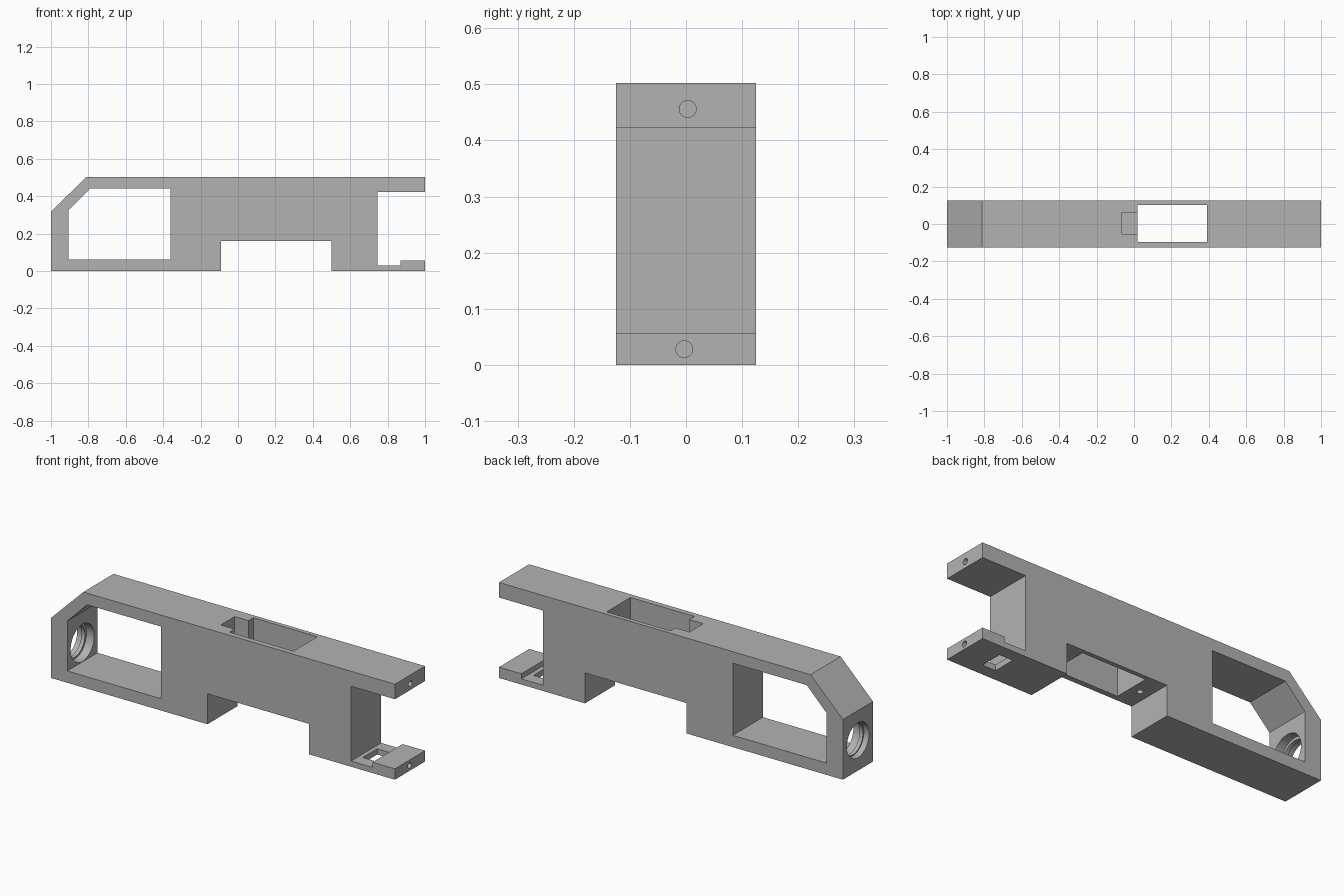
import bpy
import bmesh
from math import radians
from mathutils import Matrix, Vector

old = bpy.data.objects.get("Cube")
if old:
    bpy.data.objects.remove(old, do_unlink=True)

HALF = 0.125  # half the body's depth

grey = bpy.data.materials.new("plain_grey")
grey.use_nodes = True
colour = (0.45, 0.45, 0.45, 1)
grey.diffuse_color = colour
grey.node_tree.nodes["Principled BSDF"].inputs["Base Color"].default_value = colour


def finish(bm, name):
    bmesh.ops.recalc_face_normals(bm, faces=bm.faces)
    mesh = bpy.data.meshes.new(name)
    bm.to_mesh(mesh)
    bm.free()
    mesh.materials.append(grey)
    obj = bpy.data.objects.new(name, mesh)
    bpy.context.collection.objects.link(obj)
    return obj


def extrude_profile(name, points, half):
    """Prism from an x-z outline, centred on y = 0."""
    bm = bmesh.new()
    face = bm.faces.new([bm.verts.new((x, -half, z)) for x, z in points])
    new = bmesh.ops.extrude_face_region(bm, geom=[face])["geom"]
    verts = [v for v in new if isinstance(v, bmesh.types.BMVert)]
    bmesh.ops.translate(bm, verts=verts, vec=(0, 2 * half, 0))
    return finish(bm, name)


def box(name, low, high):
    low, high = Vector(low), Vector(high)
    bm = bmesh.new()
    bmesh.ops.create_cube(bm, size=1, matrix=Matrix.Translation((low + high) / 2)
                          @ Matrix.Diagonal((*(high - low), 1)))
    return finish(bm, name)


def cylinder(name, centre, radius, length, axis="X", sides=48):
    turn = Matrix.Rotation(radians(90), 4, "Y") if axis == "X" else Matrix()
    bm = bmesh.new()
    bmesh.ops.create_cone(bm, cap_ends=True, segments=sides, radius1=radius,
                          radius2=radius, depth=length,
                          matrix=Matrix.Translation(centre) @ turn)
    return finish(bm, name)


# Body outline with the underside notch, open jaw and sloped nose
body = extrude_profile("body", [
    (-1, 0), (-0.09, 0), (-0.09, 0.16), (0.5, 0.16), (0.5, 0), (1, 0),
    (1, 0.057), (0.87, 0.057), (0.87, 0.03), (0.745, 0.03), (0.745, 0.423),
    (1, 0.423), (1, 0.502), (-0.812, 0.502), (-1, 0.316)], HALF)

cutters = [
    # Side window
    extrude_profile("window_cutter", [
        (-0.905, 0.062), (-0.36, 0.062), (-0.36, 0.441),
        (-0.79, 0.441), (-0.905, 0.325)], 0.2),
    # Stepped round opening in the nose wall
    cylinder("nose_bore_cutter", (-0.95, 0, 0.16), 0.085, 0.2),
    cylinder("nose_inner_step_cutter", (-0.91, 0, 0.162), 0.098, 0.08),
    cylinder("nose_outer_step_cutter", (-1, 0, 0.16), 0.092, 0.06),
    # Vertical slot and its shallow side pocket
    box("slot_cutter", (0.018, -0.096, 0.1), (0.39, 0.102, 0.6)),
    box("side_pocket_cutter", (-0.063, -0.053, 0.4), (0.05, 0.062, 0.6)),
    # Screw hole in the underside notch
    cylinder("underside_screw_cutter", (-0.035, 0, 0.2), 0.015, 0.14, "Z", 24),
    # Nut opening in the lower jaw
    box("nut_opening_cutter", (0.768, -0.06, -0.1), (0.845, 0.06, 0.1)),
    # Screw holes in the jaw ends
    cylinder("upper_screw_cutter", (1, 0.003, 0.456), 0.015, 0.26, "X", 24),
    cylinder("lower_screw_cutter", (1, -0.003, 0.028), 0.015, 0.24, "X", 24),
]

bpy.context.view_layer.objects.active = body
for cutter in cutters:
    cutter.hide_render = True
    mod = body.modifiers.new(cutter.name, "BOOLEAN")
    mod.operation = "DIFFERENCE"
    mod.solver = "EXACT"
    mod.object = cutter
    bpy.ops.object.modifier_apply(modifier=mod.name)
    bpy.data.objects.remove(cutter, do_unlink=True)

# Smooth the round bores, keep every corner sharp
bpy.ops.object.select_all(action="DESELECT")
body.select_set(True)
bpy.ops.object.shade_smooth_by_angle(angle=radians(30))
